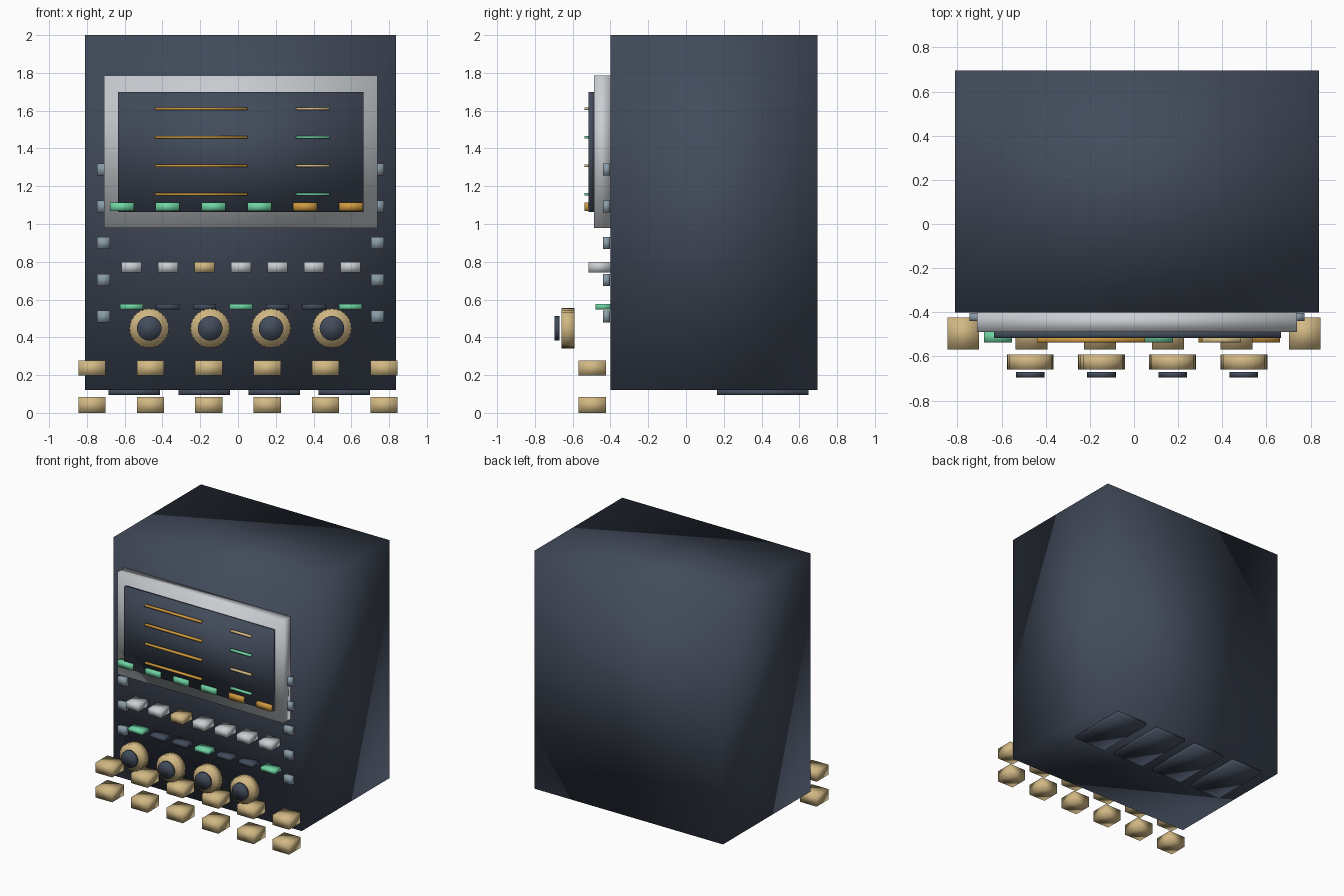
import bpy, bmesh, math

cube = bpy.data.objects.get("Cube")
if cube:
    bpy.data.objects.remove(cube, do_unlink=True)


def material(name, r, g, b):
    m = bpy.data.materials.new(name)
    m.use_nodes = True
    m.diffuse_color = (r, g, b, 1)
    m.node_tree.nodes["Principled BSDF"].inputs["Base Color"].default_value = (r, g, b, 1)
    return m


NAVY = material("dark navy", 0.055, 0.07, 0.105)
SILVER = material("silver", 0.59, 0.62, 0.65)
TAN = material("pale brass", 0.64, 0.48, 0.23)
AMBER = material("amber", 0.62, 0.32, 0.05)
GREEN = material("mint green", 0.16, 0.66, 0.37)
STEEL = material("steel blue", 0.25, 0.33, 0.39)


def finish(name, bm, mat):
    bmesh.ops.recalc_face_normals(bm, faces=bm.faces)
    mesh = bpy.data.meshes.new(name)
    for f in bm.faces:
        f.smooth = True
    bm.to_mesh(mesh)
    bm.free()
    mesh.materials.append(mat)
    ob = bpy.data.objects.new(name, mesh)
    bpy.context.collection.objects.link(ob)
    return ob


def box(name, x, y, z, mat):
    """Box from (min, max) pairs; softly shaded across its edges."""
    bm = bmesh.new()
    bmesh.ops.create_cube(bm, size=1)
    for v in bm.verts:
        v.co = [lo + (c + 0.5) * (hi - lo) for c, (lo, hi) in zip(v.co, (x, y, z))]
    return finish(name, bm, mat)


def span(centre, size):
    return (centre - size / 2, centre + size / 2)


def disc(name, x, z, y, radius, mat, sides, groove=0.0):
    """Disc facing the front; a groove depth pulls in every other rim point."""
    bm = bmesh.new()
    rings = []
    for depth in y:
        ring = []
        for i in range(sides):
            a = math.tau * i / sides
            r = radius - groove * (i % 2)
            ring.append(bm.verts.new((x + r * math.cos(a), depth, z + r * math.sin(a))))
        rings.append(ring)
        bm.faces.new(ring)
    front, back = rings
    for i in range(sides):
        j = (i + 1) % sides
        bm.faces.new((front[i], front[j], back[j], back[i]))
    return finish(name, bm, mat)


# Cabinet, bezel and screen
box("cabinet", (-0.81, 0.837), (-0.4, 0.695), (0.12, 2), NAVY)
box("screen_bezel", (-0.71, 0.738), (-0.488, -0.4), (0.978, 1.787), SILVER)
box("screen", (-0.635, 0.665), (-0.517, -0.488), (1.063, 1.70), NAVY)

# Readout lines on the screen
for i in range(4):
    z = span(1.61 - 0.151 * i, 0.014)
    box(f"trace_line_{i}", (-0.44, 0.05), (-0.537, -0.515), z, AMBER)
    box(f"value_line_{i}", (0.307, 0.485), (-0.537, -0.515), z, GREEN if i % 2 else TAN)

# Soft keys along the bottom of the screen
for i in range(6):
    box(f"soft_key_{i}", span(-0.615 + 0.2426 * i, 0.127), (-0.537, -0.487),
        span(1.091, 0.046), GREEN if i < 4 else AMBER)

# Columns of side keys
for i in range(5):
    for side, x in (("right", -0.712), ("left", 0.738)):
        box(f"{side}_side_key_{i}", span(x, 0.068), (-0.439, -0.403),
            span(1.288 - 0.1945 * i, 0.064), STEEL)

# Push buttons with indicator lights below
for i in range(7):
    x = -0.564 + 0.1932 * i
    box(f"push_button_{i}", span(x, 0.107), (-0.515, -0.4), span(0.772, 0.055),
        TAN if i == 2 else SILVER)
    box(f"indicator_{i}", span(x, 0.122), (-0.48, -0.4), span(0.562, 0.03),
        NAVY if i % 3 else GREEN)

# Grooved dials with dark caps
for i in range(4):
    x = -0.47 + 0.3225 * i
    disc(f"dial_{i}", x, 0.448, (-0.66, -0.59), 0.106, TAN, 56, 0.005)
    disc(f"dial_cap_{i}", x, 0.448, (-0.695, -0.67), 0.065, NAVY, 32)

# Two rows of sockets at the foot of the panel
for i in range(6):
    x = span(-0.773 + 0.3092 * i, 0.144)
    box(f"upper_socket_{i}", x, (-0.569, -0.424), (0.197, 0.277), TAN)
    box(f"lower_socket_{i}", x, (-0.569, -0.424), (0, 0.084), TAN)

# Pads under the cabinet
for i in range(4):
    box(f"base_pad_{i}", span(-0.549 + 0.3705 * i, 0.274), (0.165, 0.648), (0.095, 0.122), NAVY)
